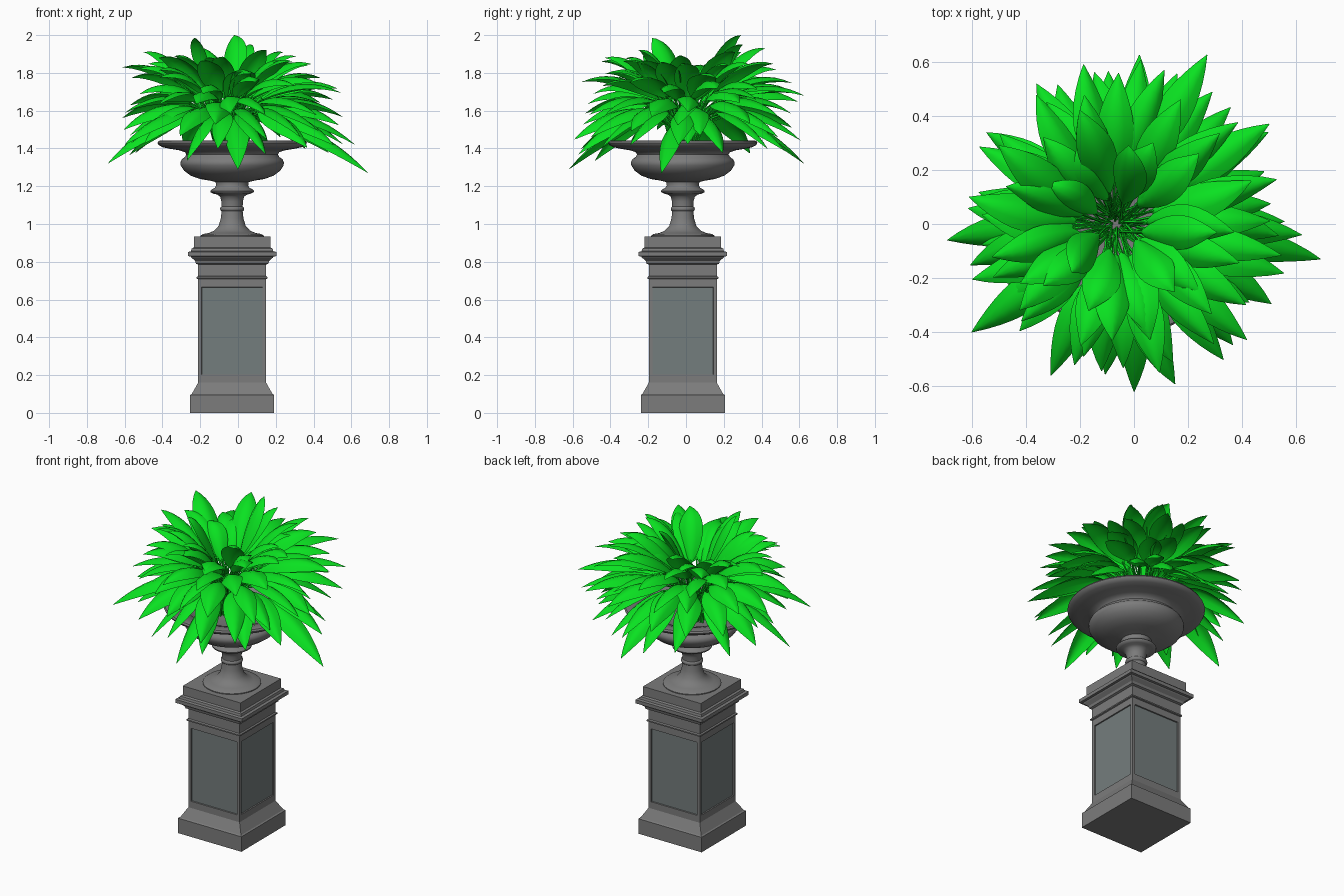
import bpy, bmesh, math, random
from mathutils import Vector, Matrix

if "Cube" in bpy.data.objects:
    bpy.data.objects.remove(bpy.data.objects["Cube"])

random.seed(4)
CX, CY = -0.031, -0.017


def material(name, rgb):
    m = bpy.data.materials.new(name)
    m.diffuse_color = (*rgb, 1)
    m.use_nodes = True
    m.node_tree.nodes["Principled BSDF"].inputs["Base Color"].default_value = m.diffuse_color
    return m


def finish(bm, name, mats=(), angle=None):
    me = bpy.data.meshes.new(name)
    bm.to_mesh(me)
    bm.free()
    ob = bpy.data.objects.new(name, me)
    bpy.context.collection.objects.link(ob)
    for m in mats:
        me.materials.append(m)
    if angle:
        bpy.ops.object.select_all(action='DESELECT')
        ob.select_set(True)
        bpy.context.view_layer.objects.active = ob
        bpy.ops.object.shade_smooth_by_angle(angle=math.radians(angle))
    return ob


def sweep(profile, sides):
    """Stack rings of (half width, z); four sides gives a square section."""
    bm = bmesh.new()
    k = math.sqrt(2) if sides == 4 else 1
    rings = []
    for r, z in profile:
        rings.append([bm.verts.new((CX + k * r * math.cos(a), CY + k * r * math.sin(a), z))
                      for a in (2 * math.pi * (i + .5) / sides for i in range(sides))])
    for a, b in zip(rings, rings[1:]):
        for i in range(sides):
            j = (i + 1) % sides
            bm.faces.new((a[i], a[j], b[j], b[i]))
    bm.faces.new(rings[0][::-1])
    bm.faces.new(rings[-1])
    return bm


stone = material("stone_grey", (.2, .2, .2))
slate = material("panel_slate", (.175, .205, .205))
green = material("leaf_green", (.003, .76, .015))

# Square pedestal with a recessed panel on each side
bm = sweep([(.2225, 0), (.2225, .095), (.214, .1), (.18, .16), (.18, .184), (.18, .684), (.18, .708),
            (.188, .711), (.188, .719), (.18, .724), (.18, .785), (.192, .79), (.196, .805),
            (.216, .822), (.22, .828), (.234, .83), (.234, .852), (.218, .856), (.214, .87),
            (.203, .876), (.203, .933)], 4)
bm.normal_update()
panels = [f for f in bm.faces if abs(f.normal.z) < .1 and f.calc_area() > .12]
bmesh.ops.inset_individual(bm, faces=panels, thickness=.026, depth=0)
bmesh.ops.inset_individual(bm, faces=panels, thickness=.002, depth=-.007)
for f in panels:
    f.material_index = 1
finish(bm, "pedestal", [stone, slate])

# Turned urn: foot, stem, collar, bowl, wide rim and hollow inside
bm = sweep([(.168, .93), (.168, .938), (.155, .947), (.125, .952), (.095, .965), (.072, .99),
            (.06, 1.03), (.056, 1.068), (.062, 1.072), (.064, 1.08), (.062, 1.088), (.056, 1.092),
            (.057, 1.12), (.064, 1.145), (.08, 1.156), (.098, 1.16), (.114, 1.168), (.116, 1.176),
            (.108, 1.184), (.092, 1.192), (.085, 1.205), (.088, 1.222), (.12, 1.23), (.17, 1.238),
            (.22, 1.256), (.255, 1.282), (.273, 1.31), (.275, 1.326), (.268, 1.342), (.25, 1.355),
            (.243, 1.368), (.25, 1.38), (.28, 1.39), (.335, 1.399), (.37, 1.407), (.39, 1.418),
            (.396, 1.43), (.39, 1.44), (.37, 1.443), (.32, 1.432), (.26, 1.41), (.22, 1.37),
            (.12, 1.35)], 48)
finish(bm, "urn", [stone], 50)

# Foliage: each leaf follows an arching curve from the urn to its tip
ROOT = Vector((-.07, 0, 1.35))
leaves, stems = bmesh.new(), bmesh.new()


def add_leaf(tip, width, start=.4):
    tip = Vector(tip)
    flat = Vector((tip.x - ROOT.x, tip.y - ROOT.y, 0))
    d = flat.normalized()
    reach = flat.length
    side = Vector((-d.y, d.x, 0))
    p0 = ROOT + d * random.uniform(.01, .05) + side * random.uniform(-.03, .03)
    p1 = ROOT + d * reach * .09 + side * random.uniform(-.03, .03)
    p1.z = 1.66
    p2 = ROOT + d * reach * .58 + side * random.uniform(-.03, .03)
    p2.z = tip.z + .11 + (1.75 - tip.z) * .45
    roll = random.uniform(-.4, .4)

    def frame(t):
        s = 1 - t
        p = p0 * s**3 + p1 * 3 * s * s * t + p2 * 3 * s * t * t + tip * t**3
        v = ((p1 - p0) * s * s + (p2 - p1) * 2 * s * t + (tip - p2) * t * t).normalized()
        rot = Matrix.Rotation(roll, 3, v)
        return p, rot @ side, rot @ v.cross(side).normalized()

    # blade, its edges drooping to either side of the midrib
    rows, n = [], 10
    for i in range(n + 1):
        u = i / n
        p, s, nrm = frame(start + (1 - start) * u)
        w = width * max(.02, (math.sin(math.pi * u**.9)**.85 if 0 < u < 1 else 0))
        row = []
        for c in (-1, -.5, 0, .5, 1):
            q = p + s * (w * c) - nrm * (w * .5 * abs(c)**1.5)
            q.z = min(q.z, 2.0)
            row.append(leaves.verts.new(q))
        rows.append(row)
    for a, b in zip(rows, rows[1:]):
        for j in range(4):
            leaves.faces.new((a[j], b[j], b[j + 1], a[j + 1]))

    # thin stalk
    prev = None
    for i in range(7):
        p, s, nrm = frame((start + .03) * i / 6)
        ring = [stems.verts.new(p + (s * math.cos(a) + nrm * math.sin(a)) * .005)
                for a in (0, 1.571, 3.142, 4.712)]
        if prev:
            for j in range(4):
                k = (j + 1) % 4
                stems.faces.new((prev[j], prev[k], ring[k], ring[j]))
        prev = ring


# Crown leaves, placed by tip
for tip in [(-.02, .29, 2.0), (.07, .3, 1.95), (-.23, -.18, 1.985), (.15, -.25, 1.92),
            (.37, -.03, 1.84), (-.08, -.43, 1.88), (-.5, .29, 1.91), (-.61, .1, 1.83),
            (.24, .26, 1.91), (-.2, .42, 1.93), (-.42, -.22, 1.88), (.05, -.4, 1.8)]:
    add_leaf(tip, .07, .36)

# Longest outer leaves, placed by tip
for tip in [(.69, -.13, 1.27), (.62, -.04, 1.42), (-.69, -.06, 1.32), (0, -.62, 1.29),
            (.27, .625, 1.68), (.02, .625, 1.32), (-.6, -.4, 1.42), (.5, .37, 1.66)]:
    add_leaf(tip, .066, .48)

# Tiers of leaves: count, tip radius, tip height, where the blade starts
for tier, (count, radius, height, start) in enumerate([
        (7, .38, 1.84, .36), (12, .48, 1.82, .38), (14, .55, 1.73, .41),
        (15, .58, 1.61, .44), (16, .59, 1.49, .47), (15, .58, 1.38, .5)]):
    for i in range(count):
        a = 2 * math.pi * (i + .4 * tier + random.uniform(-.25, .25)) / count
        r = radius + random.uniform(-.05, .04)
        add_leaf((-.03 + r * math.cos(a), r * math.sin(a), height + random.uniform(-.05, .05)),
                 random.uniform(.06, .072), start)

finish(leaves, "leaves", [green], 50)
finish(stems, "leaf_stalks", [green], 60)
